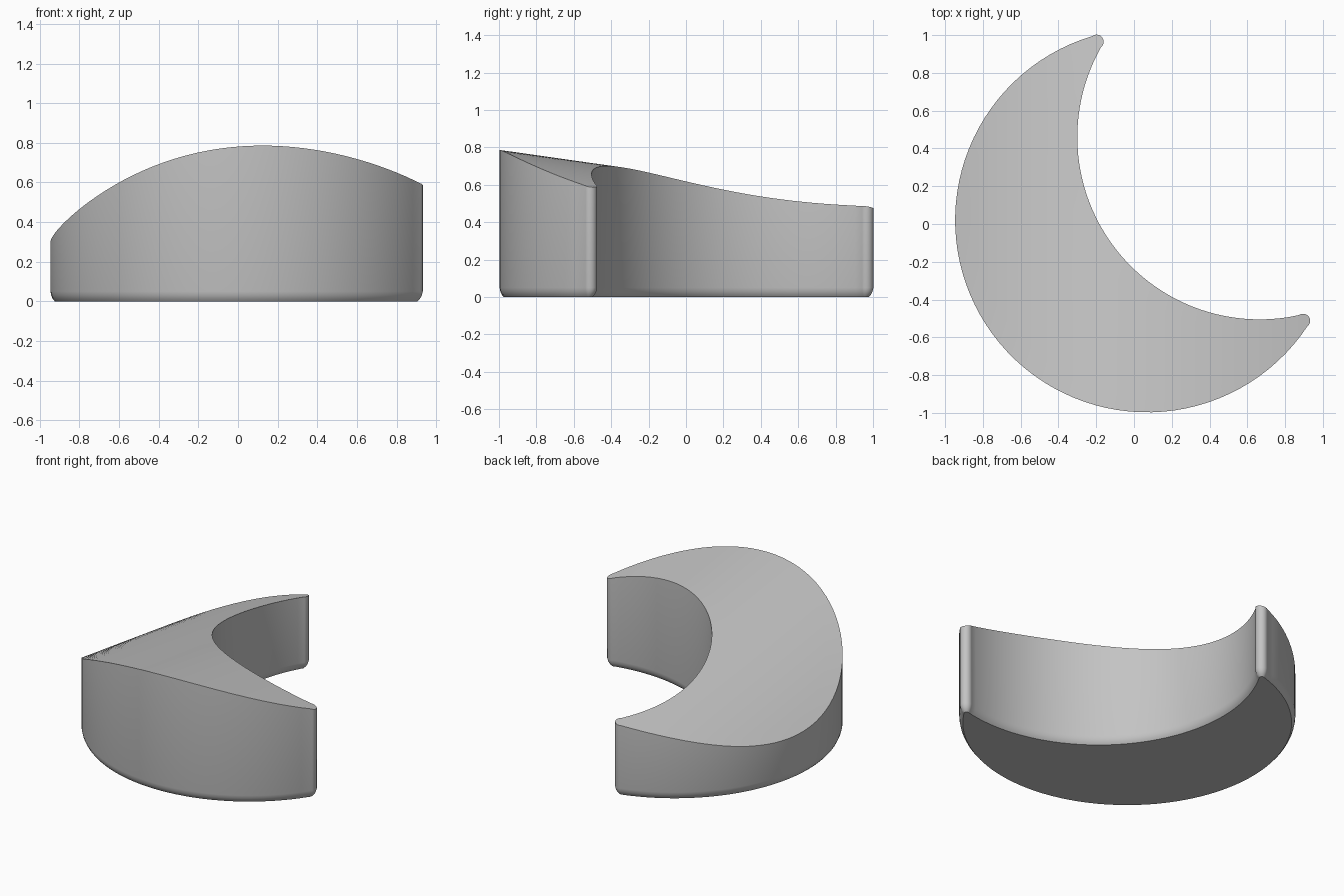
import bpy, bmesh, math
from mathutils import Vector

cube = bpy.data.objects.get("Cube")
if cube:
    bpy.data.objects.remove(cube)

STEPS, CAP, ACROSS = 64, 6, 8
OUTER = (Vector((0.07, 0.02)), 1.017, 106.6, 326.4)    # centre, radius, start, end
INNER = (Vector((0.665, 0.46)), 0.965, 150.5, 282.5)


def arc(spec, t, grow):
    centre, radius, start, end = spec
    a = math.radians(start + (end - start) * t)
    return centre + (radius + grow) * Vector((math.cos(a), math.sin(a)))


def stations(inset):
    """Pairs of outer and inner points along the crescent, with round tips."""
    body = [(arc(OUTER, i / STEPS, -inset), arc(INNER, i / STEPS, inset))
            for i in range(STEPS + 1)]

    def cap(pair, side):
        mid, half = (pair[0] + pair[1]) / 2, (pair[0] - pair[1]) / 2
        forward = Vector((half.y, -half.x)) * side
        pairs = []
        for k in range(1, CAP):
            a = math.pi / 2 * k / CAP
            tip = mid + forward * math.sin(a)
            pairs.append((tip + half * math.cos(a), tip - half * math.cos(a)))
        return pairs + [(mid + forward, mid + forward)]

    return cap(body[0], 1)[::-1] + body + cap(body[-1], -1)


def height(p):
    """Domed top that leans down towards the back."""
    u = p.x - 0.14
    return 0.787 - 0.242 * u * u + 0.045 * u ** 3 - 0.142 * (p.y + 1)


bm = bmesh.new()


def strip(rows):
    for a, b in zip(rows, rows[1:]):
        for j in range(len(a) - 1):
            bm.faces.new((a[j], a[j + 1], b[j + 1], b[j]))


def grid(inset, across, z_of):
    rows = []
    for o, i in stations(inset):
        pts = [o.lerp(i, k / across) for k in range(across + 1)]
        rows.append([bm.verts.new((p.x, p.y, z_of(p))) for p in pts])
    strip(rows)


def ring(inset, z_of):
    pairs = stations(inset)
    pts = [o for o, i in pairs] + [i for o, i in pairs[::-1]][1:]
    return [bm.verts.new((p.x, p.y, z_of(p))) for p in pts]


# Domed top and flat base
grid(0, ACROSS, height)
grid(0.022, 1, lambda p: 0)

# Upright wall with a softened bottom edge
profile = [(0.022, 0), (0.012, 0.012), (0.004, 0.03), (0, 0.05)]
strip([ring(e, lambda p, z=z: z) for e, z in profile] + [ring(0, height)])

bmesh.ops.remove_doubles(bm, verts=bm.verts, dist=0.0003)
bmesh.ops.recalc_face_normals(bm, faces=bm.faces)
mesh = bpy.data.meshes.new("crescent_block")
bm.to_mesh(mesh)
bm.free()

block = bpy.data.objects.new("crescent_block", mesh)
bpy.context.collection.objects.link(block)

grey = bpy.data.materials.new("light_grey")
grey.use_nodes = True
colour = (0.55, 0.55, 0.55, 1)
grey.diffuse_color = colour
grey.node_tree.nodes["Principled BSDF"].inputs["Base Color"].default_value = colour
mesh.materials.append(grey)

bpy.context.view_layer.objects.active = block
block.select_set(True)
bpy.ops.object.shade_smooth_by_angle(angle=math.radians(35))
